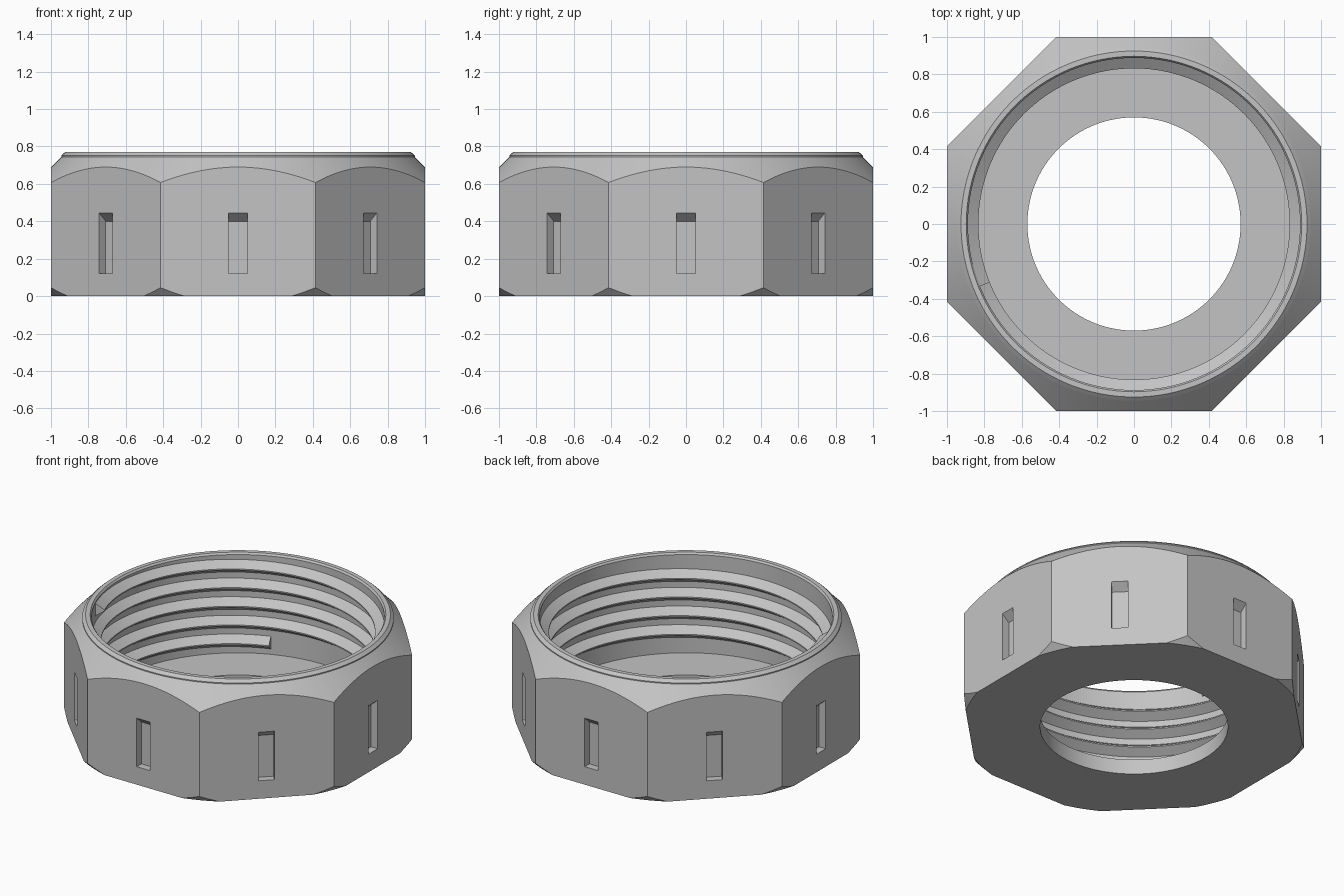
import bpy, bmesh
from math import pi, sin, cos, radians
from mathutils import Matrix, Vector

cube = bpy.data.objects.get("Cube")
if cube:
    bpy.data.objects.remove(cube, do_unlink=True)

grey = bpy.data.materials.new("plain grey")
grey.use_nodes = True
colour = (0.55, 0.55, 0.55, 1)
grey.diffuse_color = colour
grey.node_tree.nodes["Principled BSDF"].inputs["Base Color"].default_value = colour


def finish(name, bm):
    bmesh.ops.recalc_face_normals(bm, faces=bm.faces)
    mesh = bpy.data.meshes.new(name)
    bm.to_mesh(mesh)
    bm.free()
    mesh.materials.append(grey)
    obj = bpy.data.objects.new(name, mesh)
    bpy.context.collection.objects.link(obj)
    return obj


def activate(obj):
    bpy.ops.object.select_all(action="DESELECT")
    obj.select_set(True)
    bpy.context.view_layer.objects.active = obj


def boolean(obj, tool, operation):
    activate(obj)
    mod = obj.modifiers.new(operation, "BOOLEAN")
    mod.operation = operation
    mod.solver = "EXACT"
    mod.object = tool
    bpy.ops.object.modifier_apply(modifier=mod.name)
    bpy.data.objects.remove(tool, do_unlink=True)


def sweep(bm, rings, closed):
    """Skin a list of vertex rings; cap the ends if the sweep is open."""
    n = len(rings[0])
    pairs = list(zip(rings, rings[1:]))
    if closed:
        pairs.append((rings[-1], rings[0]))
    for a, b in pairs:
        for i in range(n):
            j = (i + 1) % n
            bm.faces.new((a[i], a[j], b[j], b[i]))
    if not closed:
        bm.faces.new(rings[0])
        bm.faces.new(rings[-1])


def ring_at(bm, profile, angle, lift=0):
    return [bm.verts.new((r * cos(angle), r * sin(angle), z + lift)) for r, z in profile]


# Turned body: floor with a hole, bore, lip and chamfers
profile = [(0.57, 0), (1.04, 0), (1.12, 0.085), (1.12, 0.57), (0.945, 0.745),
           (0.945, 0.752), (0.925, 0.77), (0.897, 0.77), (0.888, 0.758),
           (0.888, 0.1), (0.57, 0.1)]
STEPS = 128
bm = bmesh.new()
sweep(bm, [ring_at(bm, profile, 2 * pi * i / STEPS) for i in range(STEPS)], True)
turned = finish("turned_body", bm)

# Eight-sided stock, trimmed by the turned body
bm = bmesh.new()
radius = 1 / cos(pi / 8)
bmesh.ops.create_cone(bm, cap_ends=True, segments=8, radius1=radius, radius2=radius, depth=2)
turn = 0 if any(abs(v.co.x - 1) < 0.01 for v in bm.verts) else pi / 8
bmesh.ops.rotate(bm, verts=bm.verts, matrix=Matrix.Rotation(pi / 8 if turn else 0, 3, "Z"))
nut = finish("nut_body", bm)
boolean(nut, turned, "INTERSECT")

# Slots with a sloping top, one in each flat
slot = [(0.95, 0.12), (1.05, 0.12), (1.05, 0.49), (0.95, 0.40)]
bm = bmesh.new()
for k in range(8):
    spin = Matrix.Rotation(k * pi / 4, 3, "Z")
    sides = [[bm.verts.new(spin @ Vector((x, y, z))) for x, z in slot] for y in (-0.05, 0.05)]
    sweep(bm, sides, False)
boolean(nut, finish("slot_cutter", bm), "DIFFERENCE")

# Internal screw thread, winding down from its start near the lip
PITCH, TURNS, START = 0.125, 4.25, radians(202)
tooth = [(0.892, 0.045), (0.832, 0.004), (0.832, -0.004), (0.892, -0.045)]
count = int(TURNS * STEPS)
bm = bmesh.new()
rings = [ring_at(bm, tooth, START - 2 * pi * i / STEPS, 0.71 - PITCH * i / STEPS)
         for i in range(count + 1)]
sweep(bm, rings, False)
thread = finish("inner_thread", bm)

for obj in (nut, thread):
    activate(obj)
    bpy.ops.object.shade_smooth_by_angle(angle=radians(25))
